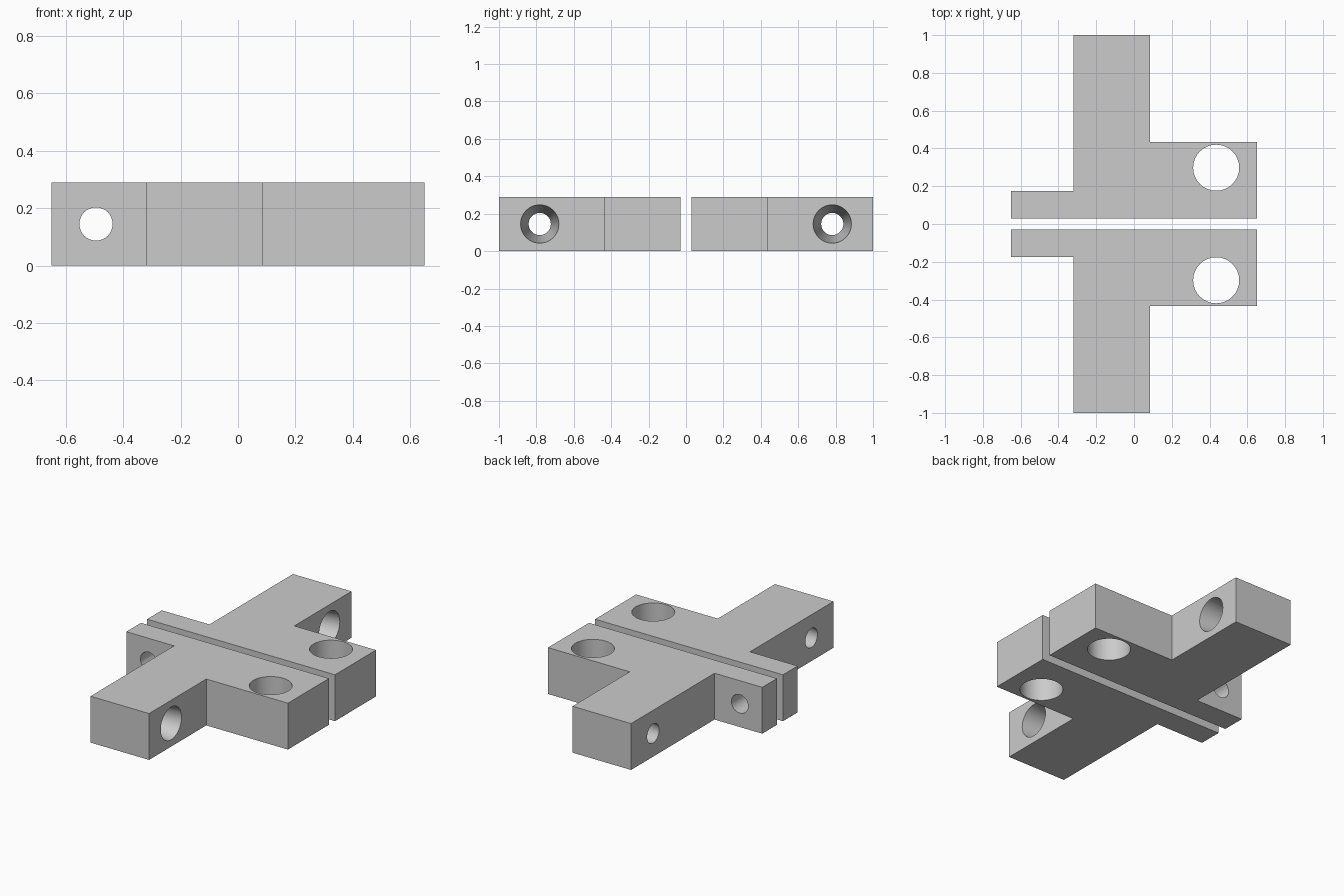
import bpy, bmesh
from mathutils import Matrix
from math import pi

cube = bpy.data.objects.get("Cube")
if cube:
    bpy.data.objects.remove(cube, do_unlink=True)

HEIGHT = 0.29
MID = HEIGHT / 2

grey = bpy.data.materials.new("plain_grey")
grey.use_nodes = True
colour = (0.6, 0.6, 0.6, 1)
grey.diffuse_color = colour
grey.node_tree.nodes["Principled BSDF"].inputs["Base Color"].default_value = colour

# Stepped outline of one clamp half, lying behind the centre gap
OUTLINE = [(-0.65, 0.03), (0.65, 0.03), (0.65, 0.435), (0.085, 0.435),
           (0.085, 1), (-0.32, 1), (-0.32, 0.175), (-0.65, 0.175)]


def add_object(name, bm):
    mesh = bpy.data.meshes.new(name)
    bmesh.ops.recalc_face_normals(bm, faces=bm.faces)
    bm.to_mesh(mesh)
    bm.free()
    mesh.materials.append(grey)
    obj = bpy.data.objects.new(name, mesh)
    bpy.context.collection.objects.link(obj)
    return obj


def add_cutter(name, centre, axis, r_start, r_end, depth):
    """Round or tapered hole cutter along an axis."""
    turn = {"x": Matrix.Rotation(pi / 2, 4, "Y"),
            "y": Matrix.Rotation(-pi / 2, 4, "X"),
            "z": Matrix.Identity(4)}[axis]
    bm = bmesh.new()
    bmesh.ops.create_cone(bm, cap_ends=True, segments=32, radius1=r_start,
                          radius2=r_end, depth=depth,
                          matrix=Matrix.Translation(centre) @ turn)
    cutter = add_object(name, bm)
    cutter.hide_render = True
    return cutter


def build_half(name, side):
    # Extruded body
    bm = bmesh.new()
    face = bm.faces.new([bm.verts.new((x, side * y, 0)) for x, y in OUTLINE])
    top = bmesh.ops.extrude_face_region(bm, geom=[face])["geom"]
    bmesh.ops.translate(bm, vec=(0, 0, HEIGHT),
                        verts=[v for v in top if isinstance(v, bmesh.types.BMVert)])
    body = add_object(name, bm)

    # Vertical hole, bolt hole in the tab, tapered hole through the arm
    cutters = [
        add_cutter("post_hole", (0.435, side * 0.298, MID), "z", 0.122, 0.122, 0.5),
        add_cutter("bolt_hole", (-0.495, side * 0.1, MID), "y", 0.058, 0.058, 0.3),
        add_cutter("tapered_hole", (-0.1175, side * 0.782, MID), "x", 0.059, 0.103, 0.415),
    ]
    for cutter in cutters:
        cut = body.modifiers.new(cutter.name, "BOOLEAN")
        cut.object = cutter
        cut.operation = "DIFFERENCE"
        cut.solver = "EXACT"
    bpy.ops.object.select_all(action="DESELECT")
    body.select_set(True)
    bpy.context.view_layer.objects.active = body
    for cut in list(body.modifiers):
        bpy.ops.object.modifier_apply(modifier=cut.name)
    for cutter in cutters:
        bpy.data.objects.remove(cutter, do_unlink=True)
    bpy.ops.object.shade_smooth_by_angle(angle=pi / 6)


build_half("front_clamp_half", -1)
build_half("back_clamp_half", 1)
